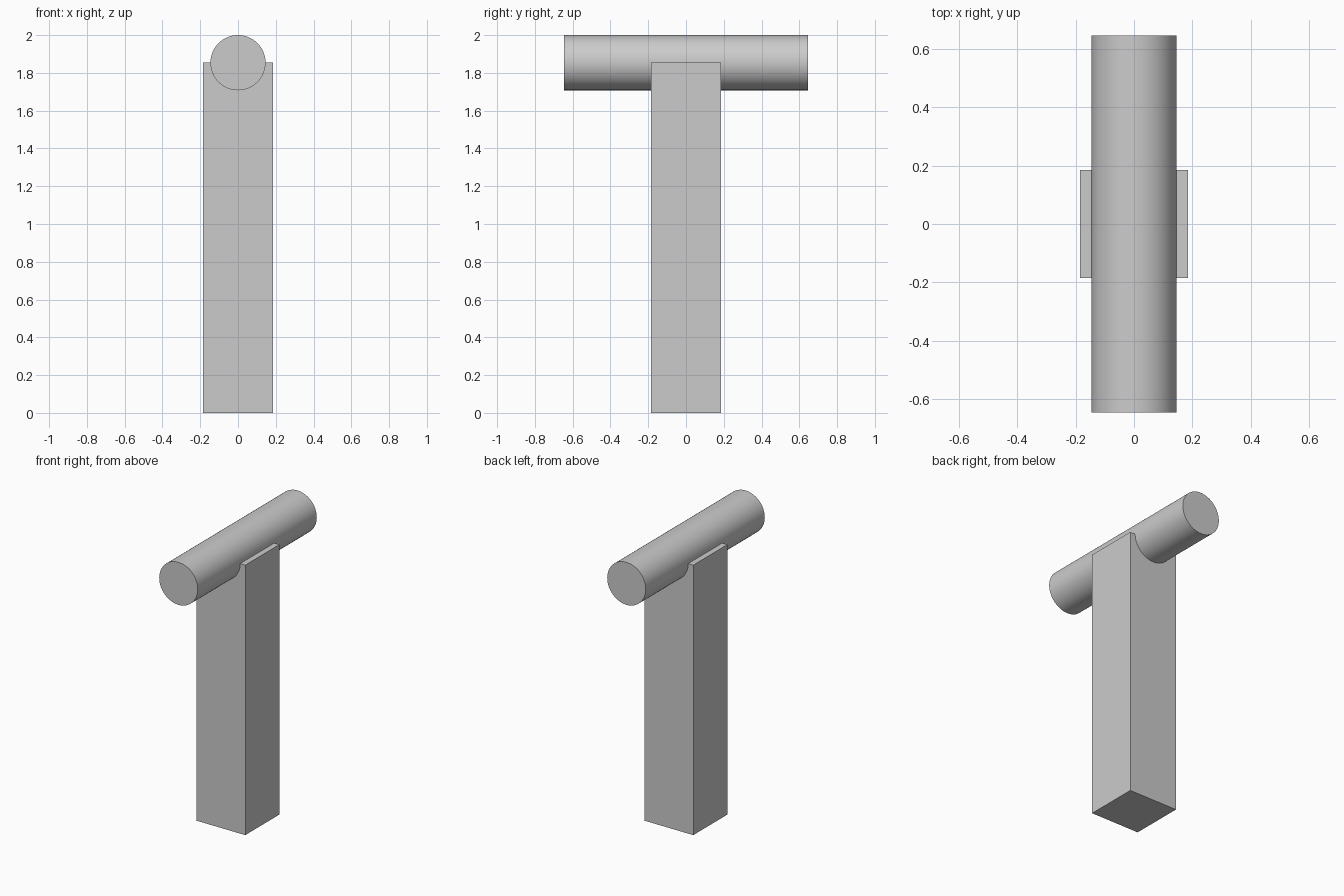
import bpy
from math import radians

cube = bpy.data.objects.get("Cube")
if cube:
    bpy.data.objects.remove(cube, do_unlink=True)

POST_WIDTH = 0.37
BAR_RADIUS = 0.146
BAR_LENGTH = 1.292
BAR_Z = 2 - BAR_RADIUS

grey = bpy.data.materials.new("plain grey")
grey.use_nodes = True
colour = (0.6, 0.6, 0.6, 1)
grey.diffuse_color = colour
grey.node_tree.nodes["Principled BSDF"].inputs["Base Color"].default_value = colour


def finish(name):
    obj = bpy.context.object
    obj.name = obj.data.name = name
    obj.data.materials.append(grey)
    bpy.ops.object.transform_apply(location=False, rotation=True, scale=True)
    return obj


# Square upright post, reaching the middle of the bar
bpy.ops.mesh.primitive_cube_add(size=1, location=(0, 0, BAR_Z / 2))
bpy.context.object.scale = (POST_WIDTH, POST_WIDTH, BAR_Z)
finish("post")

# Round crossbar running front to back
bpy.ops.mesh.primitive_cylinder_add(
    vertices=64, radius=BAR_RADIUS, depth=BAR_LENGTH,
    location=(0, 0, BAR_Z), rotation=(radians(90), 0, 0))
finish("crossbar")
bpy.ops.object.shade_smooth_by_angle(angle=radians(30))
